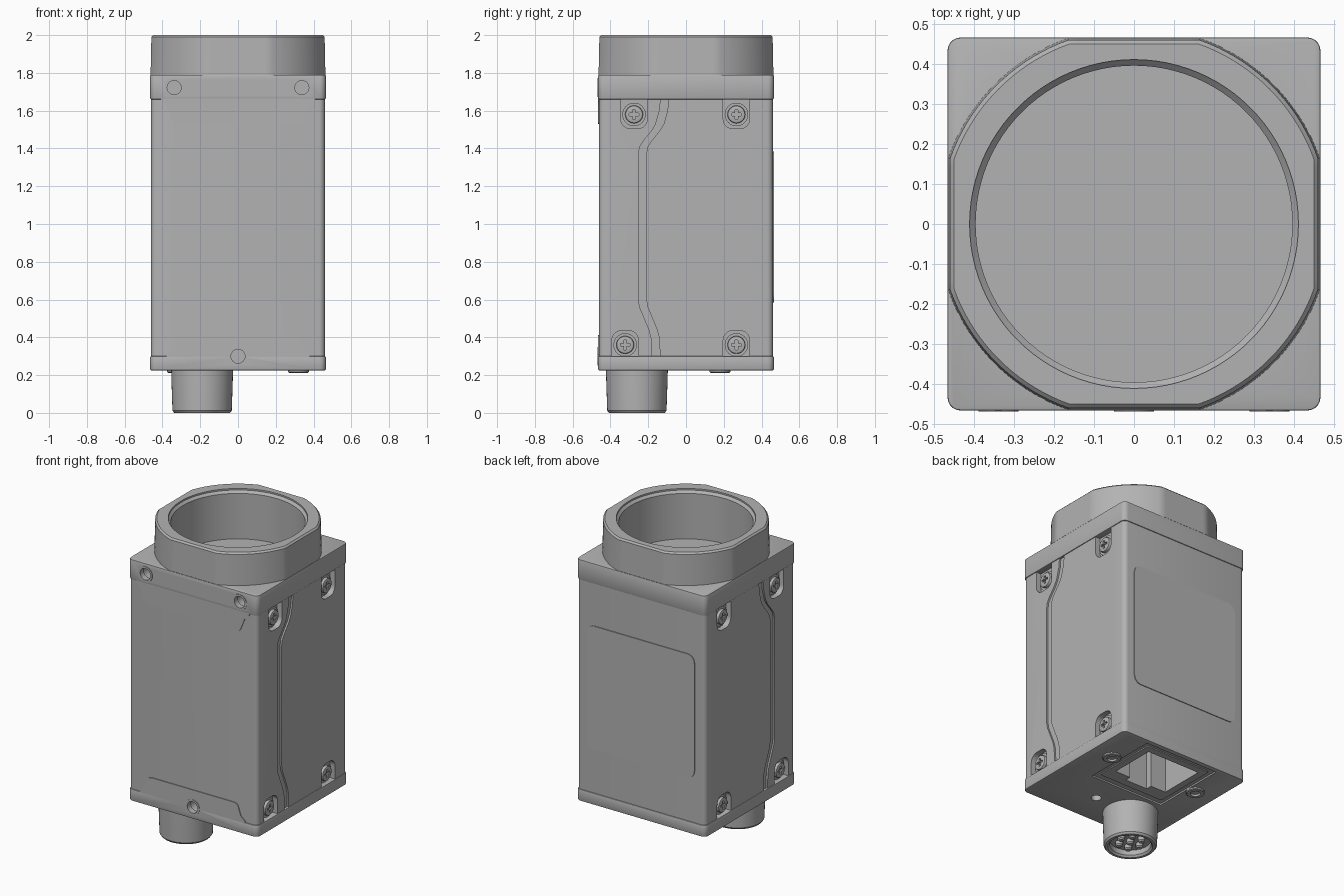
import bpy, bmesh, math
from mathutils import Vector

cube = bpy.data.objects.get("Cube")
if cube:
    bpy.data.objects.remove(cube, do_unlink=True)

grey = bpy.data.materials.new("housing grey")
grey.use_nodes = True
grey.diffuse_color = (0.45, 0.45, 0.45, 1)
grey.node_tree.nodes["Principled BSDF"].inputs["Base Color"].default_value = (0.45, 0.45, 0.45, 1)

AXES = {"x": lambda a, b, h: (h, a, b), "y": lambda a, b, h: (a, h, b), "z": lambda a, b, h: (a, b, h)}


def make(name, bm):
    bmesh.ops.recalc_face_normals(bm, faces=bm.faces)
    mesh = bpy.data.meshes.new(name)
    bm.to_mesh(mesh)
    bm.free()
    mesh.materials.append(grey)
    obj = bpy.data.objects.new(name, mesh)
    bpy.context.collection.objects.link(obj)
    return obj


def activate(obj):
    bpy.ops.object.select_all(action="DESELECT")
    obj.select_set(True)
    bpy.context.view_layer.objects.active = obj


def prism(name, pts, lo, hi, axis="z", top_scale=1.0):
    """Extrude an outline along an axis; top_scale tapers the far end."""
    bm = bmesh.new()
    place = AXES[axis]
    ca = sum(p[0] for p in pts) / len(pts)
    cb = sum(p[1] for p in pts) / len(pts)
    low = [bm.verts.new(place(a, b, lo)) for a, b in pts]
    high = [bm.verts.new(place(ca + (a - ca) * top_scale, cb + (b - cb) * top_scale, hi)) for a, b in pts]
    bm.faces.new(low)
    bm.faces.new(high)
    n = len(pts)
    for i in range(n):
        j = (i + 1) % n
        bm.faces.new((low[i], low[j], high[j], high[i]))
    return make(name, bm)


def circle(a, b, r, n=32):
    return [(a + r * math.cos(math.tau * i / n), b + r * math.sin(math.tau * i / n)) for i in range(n)]


def rounded(a0, a1, b0, b1, r, n=5):
    pts = []
    corners = ((a1 - r, b1 - r), (a0 + r, b1 - r), (a0 + r, b0 + r), (a1 - r, b0 + r))
    for k, (a, b) in enumerate(corners):
        for i in range(n + 1):
            t = math.pi / 2 * (k + i / n)
            pts.append((a + r * math.cos(t), b + r * math.sin(t)))
    return pts


def lathe(name, profile, x, y, steps=48):
    bm = bmesh.new()
    vs = [bm.verts.new((x + r, y, z)) for r, z in profile]
    es = [bm.edges.new(pair) for pair in zip(vs, vs[1:])]
    bmesh.ops.spin(bm, geom=vs + es, cent=(x, y, 0), axis=(0, 0, 1), angle=math.tau, steps=steps)
    bmesh.ops.remove_doubles(bm, verts=bm.verts, dist=0.0001)
    return make(name, bm)


def cut(targets, cutters):
    for obj in targets:
        for c in cutters:
            mod = obj.modifiers.new("cut", "BOOLEAN")
            mod.operation, mod.solver, mod.object = "DIFFERENCE", "EXACT", c
            activate(obj)
            bpy.ops.object.modifier_apply(modifier=mod.name)
    for c in cutters:
        bpy.data.objects.remove(c, do_unlink=True)


def bevel(obj, width, segments=2):
    mod = obj.modifiers.new("bevel", "BEVEL")
    mod.width, mod.segments, mod.limit_method = width, segments, "ANGLE"
    mod.angle_limit = math.radians(40)
    activate(obj)
    bpy.ops.object.modifier_apply(modifier=mod.name)


# Main housing: body sleeve with end plates slightly proud of it
body = prism("body_sleeve", rounded(-.46, .46, -.46, .46, .03), .28, 1.68)
cap = prism("top_plate", rounded(-.465, .465, -.465, .465, .032), 1.66, 1.79)
base = prism("bottom_plate", rounded(-.465, .465, -.465, .465, .032), .225, .30)
bevel(cap, .005)
bevel(base, .005)

# Front tabs of the end plates
half = [(.41, 1.67), (.405, 1.65), (.375, 1.625), (.345, 1.55), (.335, 1.535), (.315, 1.53)]
prism("top_front_tab", half + [(-x, z) for x, z in reversed(half)], -.465, -.44, "y")
half = [(.38, .29), (.375, .31), (.345, .335), (.325, .395), (.315, .407), (.295, .412)]
low_tab = prism("bottom_front_tab", half + [(-x, z) for x, z in reversed(half)], -.465, -.44, "y")

# Lens collar: a disc clipped to four flats
outline = [(max(-.463, min(.463, x)), max(-.463, min(.463, y))) for x, y in circle(0, 0, .492, 128)]
collar = prism("lens_collar", outline, 1.78, 2.0, "z", .99)
bevel(collar, .01, 1)
bore = lathe("bore_cutter", [(0, 1.68), (.395, 1.68), (.395, 1.975), (.41, 1.99), (.41, 2.1), (0, 2.1)], 0, 0, 96)
cut([collar, cap], [bore])
prism("sensor_window", circle(0, 0, .267, 64), 1.675, 1.683)

# Threaded mounting holes on the front
cut([cap], [prism("hole_cutter", circle(s * .338, 1.722, .043), -.6, -.38, "y") for s in (-1, 1)])
cut([body, base, low_tab], [prism("hole_cutter", circle(0, .30, .043), -.6, -.38, "y")])
for i, (x, z) in enumerate(((-.338, 1.722), (.338, 1.722), (0, .30))):
    ring = prism(f"hole_ring_{i}", circle(x, z, .05), -.468, -.43, "y")
    cut([ring], [prism("ring_cutter", circle(x, z, .037), -.6, -.4, "y")])

# Side channels, screw pockets and cross-head screws
path = [(-.133, 1.67), (-.14, 1.60), (-.16, 1.53), (-.18, 1.495), (-.225, 1.44), (-.245, 1.41), (-.252, 1.37),
        (-.252, .60), (-.245, .56), (-.195, .44), (-.182, .39), (-.18, .29)]
screws = [(-.275, 1.58), (.267, 1.58), (-.322, .36), (.267, .36)]


def pocket(y, z):
    up = 1 if z > 1 else -1
    w, r = .07, .05
    end = [(y + w, z + up * .1), (y + w, z - up * (.075 - r))]
    arc = [(y + w - r + r * math.cos(t), z - up * (.075 - r + r * math.sin(t)))
           for t in (math.pi * k / 12 for k in range(1, 7))]
    right = end + arc
    return right + [(2 * y - a, b) for a, b in reversed(right)]


for s, side in ((1, "left"), (-1, "right")):
    lo, hi = sorted((s * .449, s * .6))
    strip = [(y, z) for y, z in path] + [(y + .042, z) for y, z in reversed(path)]
    cutters = [prism("channel_cutter", strip, lo, hi, "x")]
    lo, hi = sorted((s * .425, s * .6))
    cutters += [prism("pocket_cutter", pocket(y, z), lo, hi, "x") for y, z in screws]
    cut([body], cutters)
    for i, (y, z) in enumerate(screws):
        lo, hi = sorted((s * .42, s * .436))
        prism(f"{side}_washer_{i}", circle(y, z, .062), lo, hi, "x")
        lo, hi = sorted((s * .42, s * .455))
        head = prism(f"{side}_screw_{i}", circle(y, z, .047), lo, hi, "x")
        bevel(head, .008)
        lo, hi = sorted((s * .44, s * .5))
        arms = [prism("cross_cutter", rounded(y - a, y + a, z - b, z + b, .002, 1), lo, hi, "x")
                for a, b in ((.026, .007), (.007, .026))]
        cut([head], arms)

# Thin raised label panel on the back
prism("back_panel", rounded(-.385, .385, .585, 1.385, .05), .45, .465, "y")

# Network socket in the underside
cut([base], [prism("recess_cutter", rounded(-.265, .265, -.07, .435, .01), .1, .235)])
step = [(-.19, .06), (-.08, .06), (-.08, .02), (.08, .02), (.08, .06), (.19, .06), (.19, .36), (-.19, .36)]
cut([base, body], [prism("socket_cutter", step, .1, .62)])
shell = prism("socket_shell", rounded(-.235, .235, -.03, .405, .01), .228, .25)
cut([shell], [prism("shell_cutter", step, .1, .3)])
for i in range(8):
    x = -.105 + .03 * i
    prism(f"socket_contact_{i}", rounded(x - .007, x + .007, .30, .365, .002, 1), .30, .55)

# Locking screw bushings and indicator hole in the underside
for s, side in ((1, "left"), (-1, "right")):
    lathe(f"{side}_bushing", [(.055, .24), (.055, .216), (.05, .212), (.03, .212), (.03, .25), (0, .25)], s * .32, .18, 32)
cut([base], [prism("indicator_cutter", circle(.08, -.25, .03), .1, .26)])

# Round pin connector
cx, cy = -.19, -.26
lathe("round_connector", [(.164, .235), (.162, .16), (.157, .012), (.148, 0), (.132, 0), (.122, .012),
                          (.122, .045), (0, .045)], cx, cy)
for i in range(7):
    r = .07 if i else 0
    t = math.tau * i / 6
    lathe(f"connector_pin_{i}", [(.022, .05), (.022, .022), (.015, .014), (0, .014)],
          cx + r * math.cos(t), cy + r * math.sin(t), 16)

# Smooth the curved parts while keeping hard edges
for obj in bpy.context.collection.objects:
    if obj.type == "MESH" and grey.name in obj.data.materials:
        activate(obj)
        bpy.ops.object.shade_smooth_by_angle(angle=math.radians(30))
